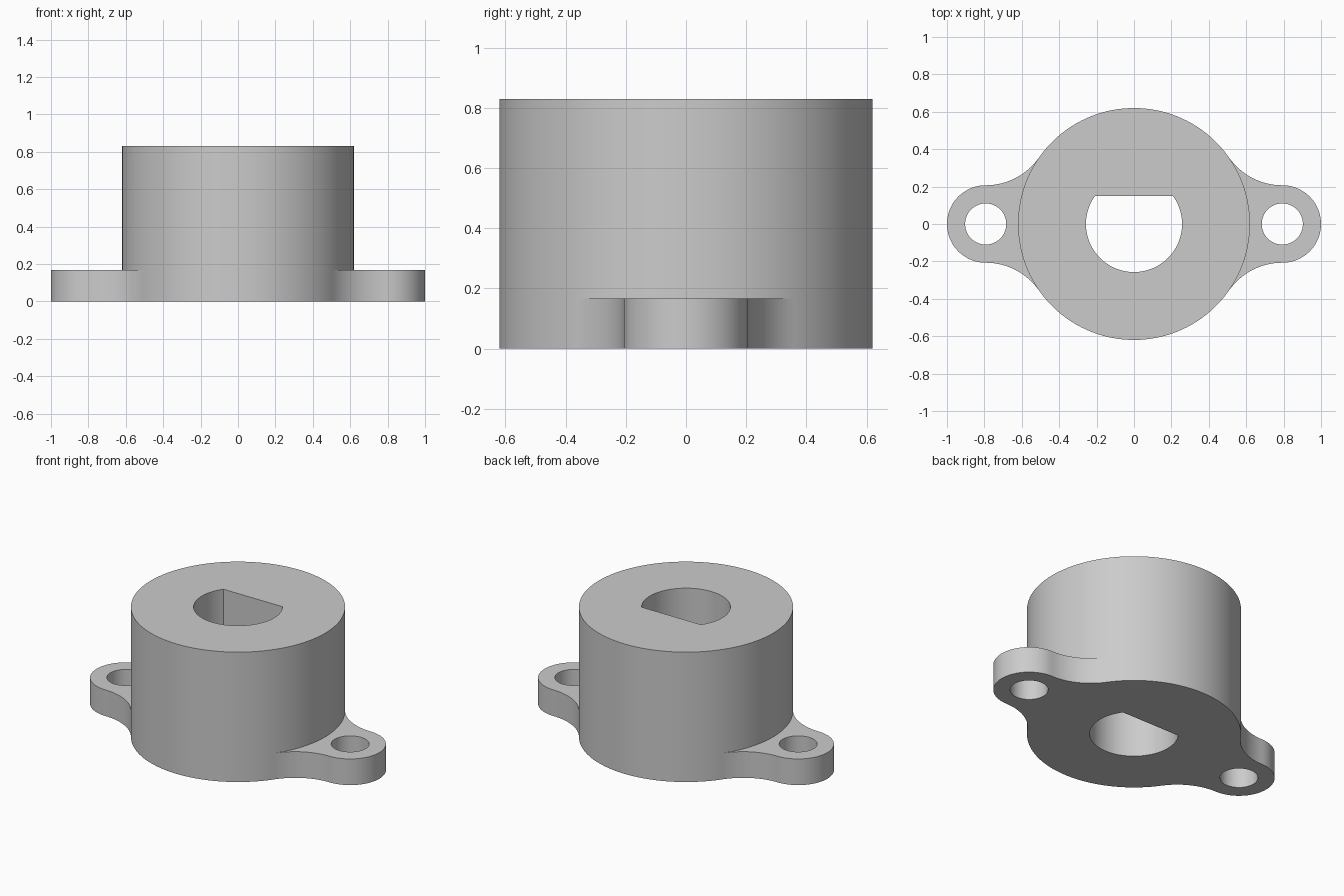
import bpy
import bmesh
from math import atan2, cos, sin, asin, pi, radians
from mathutils import Vector

cube = bpy.data.objects.get("Cube")
if cube:
    bpy.data.objects.remove(cube, do_unlink=True)

# Main dimensions
BODY_R, BODY_H = 0.62, 0.83
EAR_X, EAR_R, EAR_H = 0.793, 0.207, 0.167
SCREW_R = 0.11
BORE_R, BORE_FLAT = 0.257, 0.15

# Fillet tangent to both the body and the side of the ear
FILLET_R = (EAR_X**2 + EAR_R**2 - BODY_R**2) / (2 * (BODY_R - EAR_R))
FILLET_Y = EAR_R + FILLET_R
TANGENT = atan2(FILLET_Y, EAR_X)

grey = bpy.data.materials.new("light grey")
grey.use_nodes = True
colour = (0.6, 0.6, 0.6, 1)
grey.diffuse_color = colour
grey.node_tree.nodes["Principled BSDF"].inputs["Base Color"].default_value = colour


def arc(cx, cy, radius, start, end, steps):
    """Points along an arc, both ends included."""
    angles = [start + (end - start) * i / steps for i in range(steps + 1)]
    return [Vector((cx + radius * cos(a), cy + radius * sin(a), 0)) for a in angles]


def plate(name, loops, height):
    """Fill an outline with holes and raise it from the ground."""
    bm = bmesh.new()
    for loop in loops:
        verts = [bm.verts.new(p) for p in loop]
        for a, b in zip(verts, verts[1:] + verts[:1]):
            bm.edges.new((a, b))
    bmesh.ops.remove_doubles(bm, verts=bm.verts[:], dist=1e-5)
    bmesh.ops.triangle_fill(bm, edges=bm.edges[:], use_beauty=True)
    raised = bmesh.ops.extrude_face_region(bm, geom=bm.faces[:], use_keep_orig=True)
    top = [v for v in raised["geom"] if isinstance(v, bmesh.types.BMVert)]
    bmesh.ops.translate(bm, verts=top, vec=(0, 0, height))
    bmesh.ops.recalc_face_normals(bm, faces=bm.faces[:])
    mesh = bpy.data.meshes.new(name)
    bm.to_mesh(mesh)
    bm.free()
    mesh.materials.append(grey)
    obj = bpy.data.objects.new(name, mesh)
    bpy.context.collection.objects.link(obj)
    bpy.ops.object.select_all(action="DESELECT")
    obj.select_set(True)
    bpy.context.view_layer.objects.active = obj
    bpy.ops.object.shade_smooth_by_angle(angle=radians(30))
    return obj


# Body: cylinder with a D-shaped bore, its flat towards the back
body_outline = []
for start, end, steps in ((-TANGENT, TANGENT, 24),
                          (TANGENT, pi - TANGENT, 40),
                          (pi - TANGENT, pi + TANGENT, 24),
                          (pi + TANGENT, 2 * pi - TANGENT, 40)):
    body_outline += arc(0, 0, BODY_R, start, end, steps)[:-1]
flat = asin(BORE_FLAT / BORE_R)
bore = arc(0, 0, BORE_R, pi - flat, 2 * pi + flat, 64)
plate("body", [body_outline, bore], BODY_H)

# Mounting ears: rounded end, screw hole and fillets into the body
ear_outline = (
    arc(EAR_X, -FILLET_Y, FILLET_R, pi - TANGENT, pi / 2, 20)[:-1]
    + arc(EAR_X, 0, EAR_R, -pi / 2, pi / 2, 40)[:-1]
    + arc(EAR_X, FILLET_Y, FILLET_R, 1.5 * pi, pi + TANGENT, 20)[:-1]
    + arc(0, 0, BODY_R, TANGENT, -TANGENT, 24)[:-1]
)
screw_hole = arc(EAR_X, 0, SCREW_R, 0, 2 * pi, 48)[:-1]
for name, side in (("left_ear", 1), ("right_ear", -1)):
    loops = [[p * side for p in loop] for loop in (ear_outline, screw_hole)]
    plate(name, loops, EAR_H)
